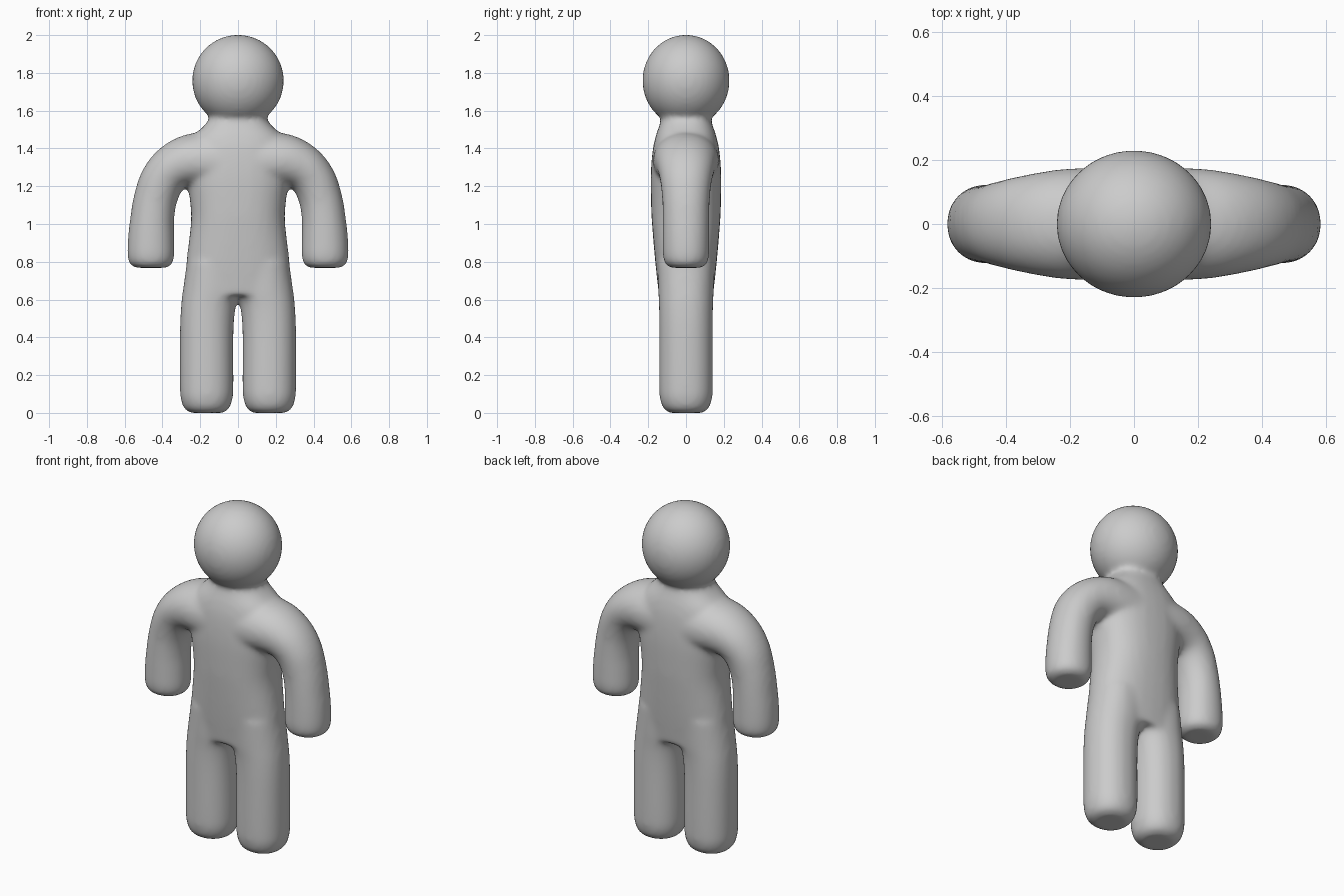
import bpy, bmesh, math
from mathutils import Vector, Matrix

if "Cube" in bpy.data.objects:
    bpy.data.objects.remove(bpy.data.objects["Cube"])

SIDES, STEPS = 32, 5


def spline(a, b, c, d, t):
    return tuple(0.5 * (2*q + (r-p)*t + (2*p - 5*q + 4*r - s)*t*t + (3*q - p - 3*r + s)*t**3)
                 for p, q, r, s in zip(a, b, c, d))


def loft(bm, stations, power=2.0, mirror=1):
    """Skin rings; a station is (inner x, inner z, outer x, outer z, half depth in y)."""
    n = len(stations)
    path = []
    for i in range(n - 1):
        pts = [stations[max(0, min(n - 1, i + k))] for k in (-1, 0, 1, 2)]
        path += [spline(*pts, k / STEPS) for k in range(STEPS)]
    path.append(stations[-1])
    rings = []
    for x0, z0, x1, z1, d in path:
        ring = []
        for k in range(SIDES):
            a = 2 * math.pi * k / SIDES
            c, s = math.cos(a), math.sin(a)
            u = math.copysign(abs(c) ** (2 / power), c)
            v = math.copysign(abs(s) ** (2 / power), s)
            ring.append(bm.verts.new((mirror * ((x0 + x1) / 2 + u * (x1 - x0) / 2),
                                      v * d, (z0 + z1) / 2 + u * (z1 - z0) / 2)))
        rings.append(ring)
    for r, q in zip(rings, rings[1:]):
        for k in range(SIDES):
            j = (k + 1) % SIDES
            bm.faces.new((r[k], r[j], q[j], q[k]))
    bm.faces.new(rings[0])
    bm.faces.new(rings[-1])


bm = bmesh.new()

# torso, hips to neck: (z, half width, half depth)
torso = [(.62, .285, .143), (.8, .273, .163), (1.0, .25, .18), (1.1, .252, .185),
         (1.25, .27, .187), (1.38, .27, .178), (1.46, .24, .162), (1.52, .18, .142),
         (1.57, .145, .128), (1.64, .14, .125)]
loft(bm, [(-w, z, w, z, d) for z, w, d in torso], 2.4)

# arms and legs, both sides
arm = [(.38, .768, .54, .768, .08), (.35, .787, .572, .787, .108), (.337, .83, .585, .83, .122),
       (.337, .92, .583, .92, .124), (.338, 1.02, .571, 1.03, .124), (.325, 1.11, .551, 1.15, .126),
       (.293, 1.18, .508, 1.28, .137), (.25, 1.2, .425, 1.39, .153),
       (.15, 1.19, .3, 1.466, .172), (.05, 1.15, .12, 1.5, .178)]
leg = [(.08, 0, .25, 0, .085), (.048, .022, .284, .022, .118), (.03, .07, .302, .07, .137),
       (.024, .14, .308, .14, .142), (.024, .42, .308, .42, .142), (.012, .56, .302, .56, .143),
       (-.02, .65, .292, .65, .147), (-.02, .8, .27, .8, .15)]
for side in (1, -1):
    loft(bm, arm, 2.1, side)
    loft(bm, leg, 2.2, side)

# head
bmesh.ops.create_uvsphere(bm, u_segments=48, v_segments=24, radius=1,
                          matrix=Matrix.Translation((0, 0, 1.759)) @ Matrix.Diagonal((.243, .231, .243, 1)))

bmesh.ops.recalc_face_normals(bm, faces=bm.faces)
mesh = bpy.data.meshes.new("figure_body")
bm.to_mesh(mesh)
bm.free()
body = bpy.data.objects.new("figure_body", mesh)
bpy.context.collection.objects.link(body)

# fuse the parts into one soft skin
fuse = body.modifiers.new("fuse", 'REMESH')
fuse.mode = 'VOXEL'
fuse.voxel_size = 0.014
fuse.use_smooth_shade = True
soft = body.modifiers.new("soften", 'SMOOTH')
soft.factor = 0.5
soft.iterations = 12
